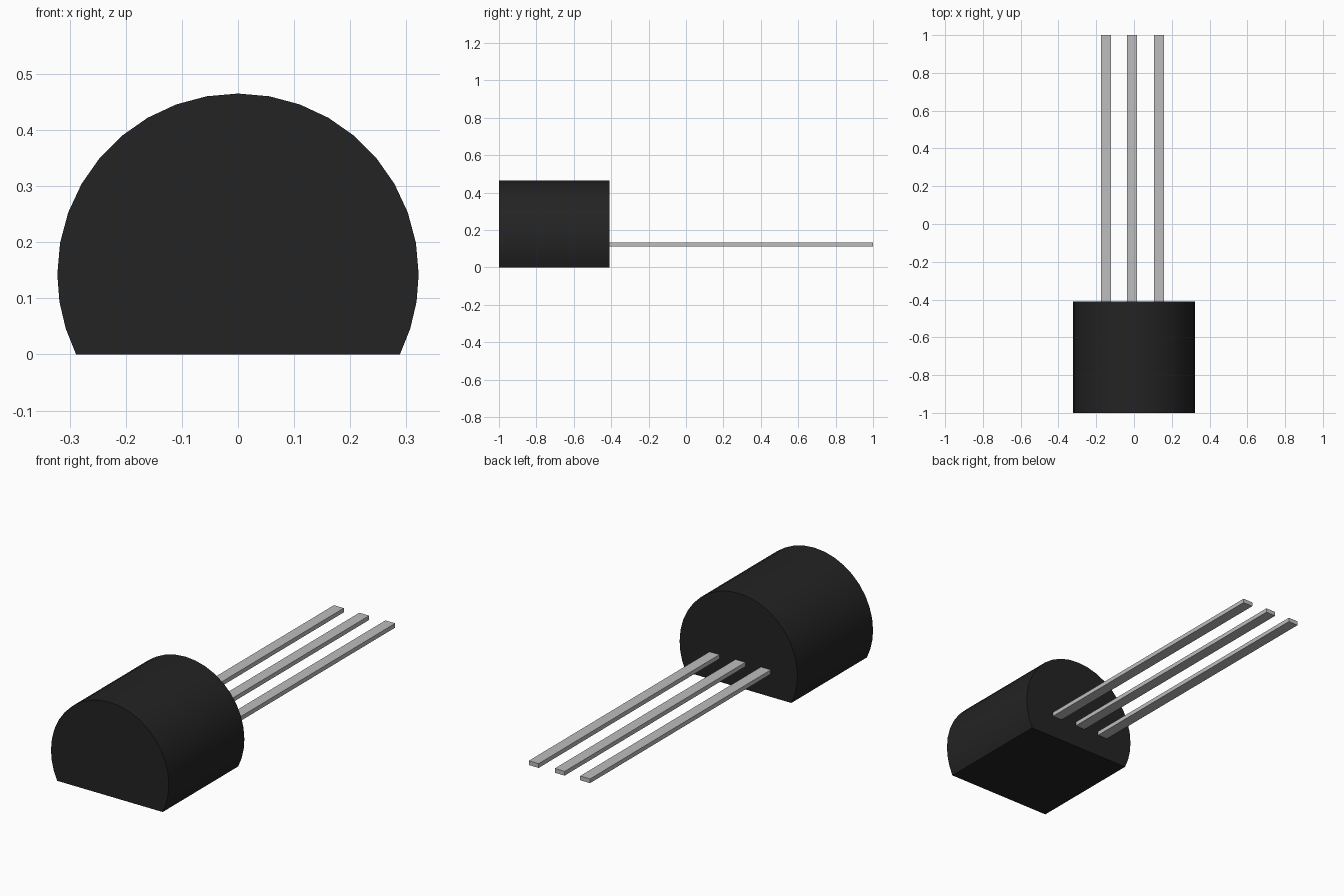
import bpy
import bmesh
from math import asin, cos, sin, pi, radians
from mathutils import Matrix, Vector

cube = bpy.data.objects.get("Cube")
if cube:
    bpy.data.objects.remove(cube, do_unlink=True)


def make_material(name, value):
    mat = bpy.data.materials.new(name)
    mat.use_nodes = True
    color = (value, value, value, 1)
    mat.diffuse_color = color
    mat.node_tree.nodes["Principled BSDF"].inputs["Base Color"].default_value = color
    return mat


def make_object(name, bm, mat):
    bmesh.ops.recalc_face_normals(bm, faces=bm.faces)
    mesh = bpy.data.meshes.new(name)
    bm.to_mesh(mesh)
    bm.free()
    mesh.materials.append(mat)
    obj = bpy.data.objects.new(name, mesh)
    bpy.context.collection.objects.link(obj)
    return obj


black = make_material("black plastic", 0.0168)
metal = make_material("grey metal", 0.51)

FRONT, SHOULDER, TIP = -1.0, -0.41, 1.0
RADIUS, CENTRE_Z = 0.322, 0.143

# Body: a round profile cut flat underneath, extruded backwards
flat_angle = asin(CENTRE_Z / RADIUS)
half = [-flat_angle * (3 - i) / 3 for i in range(3)]
half += [radians(10 * i) for i in range(10)]
angles = half + [pi - a for a in reversed(half[:-1])]
bm = bmesh.new()
profile = [bm.verts.new((RADIUS * cos(a), FRONT, CENTRE_Z + RADIUS * sin(a)))
           for a in angles]
cap = bm.faces.new(profile)
extruded = bmesh.ops.extrude_face_region(bm, geom=[cap], use_keep_orig=True)
moved = [v for v in extruded["geom"] if isinstance(v, bmesh.types.BMVert)]
bmesh.ops.translate(bm, verts=moved, vec=(0, SHOULDER - FRONT, 0))
body = make_object("body", bm, black)
bpy.context.view_layer.objects.active = body
body.select_set(True)
bpy.ops.object.shade_smooth_by_angle(angle=radians(30))
body.select_set(False)

# Leads: three flat metal strips seated slightly into the body
start = SHOULDER - 0.01
for name, x in (("right_lead", -0.149), ("middle_lead", -0.01), ("left_lead", 0.132)):
    bm = bmesh.new()
    size = Vector((0.054, TIP - start, 0.021))
    place = Matrix.Translation((x, (TIP + start) / 2, 0.123))
    bmesh.ops.create_cube(bm, size=1, matrix=place @ Matrix.Diagonal(size).to_4x4())
    make_object(name, bm, metal)
